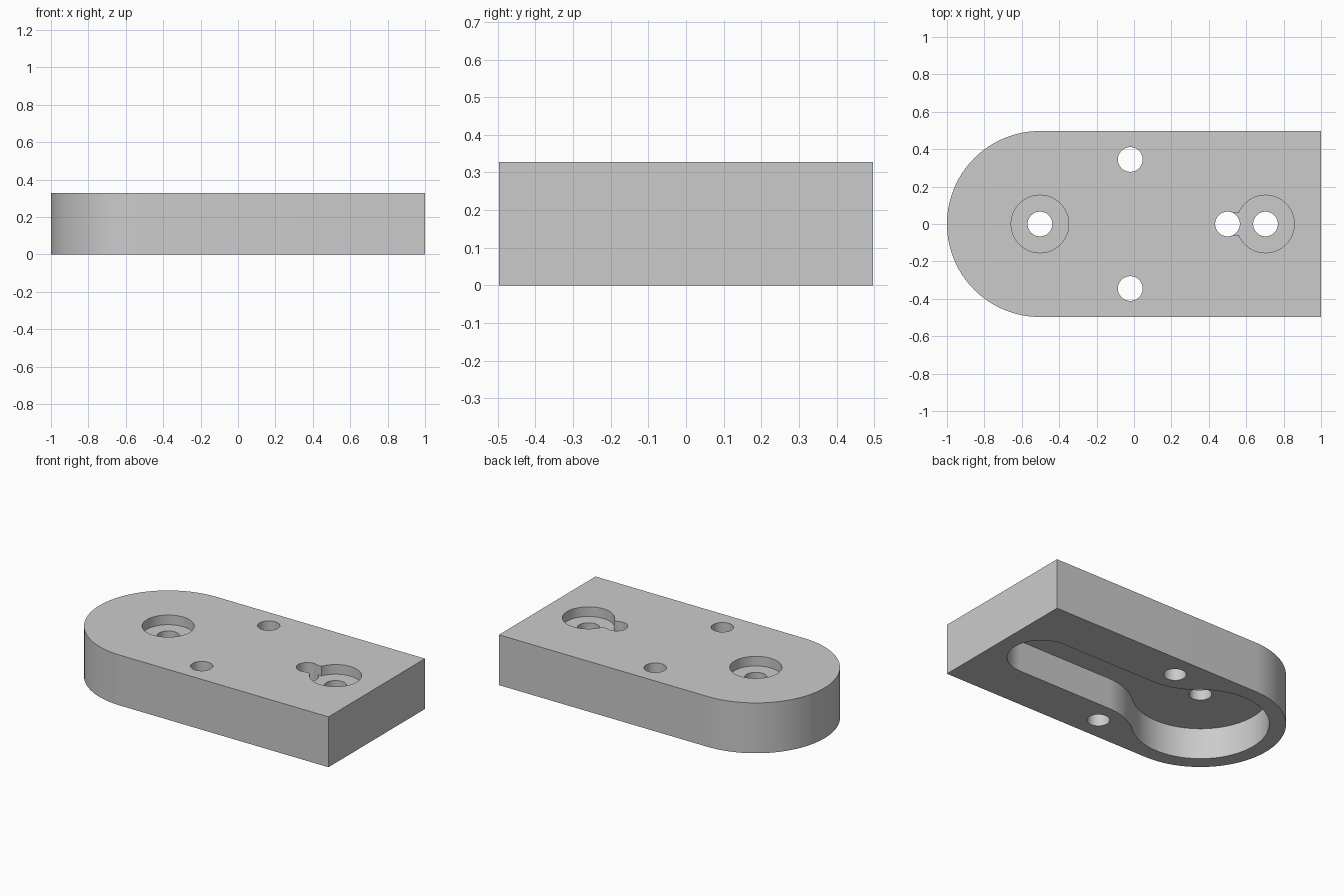
import bpy, bmesh
from math import sin, cos, pi, atan2, sqrt

if "Cube" in bpy.data.objects:
    bpy.data.objects.remove(bpy.data.objects["Cube"], do_unlink=True)

HEIGHT, HALF_W = 0.328, 0.497
NOSE_X = HALF_W - 1          # centre of the rounded end
BORE_X = 0.703               # centre of the counterbore near the square end
HOLE_R, BORE_R, BORE_Z = 0.066, 0.154, 0.265

grey = bpy.data.materials.new("plain grey")
grey.use_nodes = True
grey.diffuse_color = (0.6, 0.6, 0.6, 1)
grey.node_tree.nodes["Principled BSDF"].inputs["Base Color"].default_value = (0.6, 0.6, 0.6, 1)


def arc(cx, cy, r, start, end, n=32):
    angles = [start + (end - start) * i / n for i in range(n + 1)]
    return [(cx + r * cos(a), cy + r * sin(a)) for a in angles]


def prism(name, outline, z0, z1):
    """Extrude a closed outline between two heights."""
    bm = bmesh.new()
    face = bm.faces.new([bm.verts.new((x, y, z0)) for x, y in outline])
    top = bmesh.ops.extrude_face_region(bm, geom=[face])["geom"]
    moved = [v for v in top if isinstance(v, bmesh.types.BMVert)]
    bmesh.ops.translate(bm, verts=moved, vec=(0, 0, z1 - z0))
    bmesh.ops.recalc_face_normals(bm, faces=bm.faces)
    mesh = bpy.data.meshes.new(name)
    bm.to_mesh(mesh)
    bm.free()
    mesh.materials.append(grey)
    ob = bpy.data.objects.new(name, mesh)
    bpy.context.collection.objects.link(ob)
    return ob


def disc(x, y, r):
    return arc(x, y, r, 0, 2 * pi, 64)[:-1]


# Plate with one rounded end
outline = [(1, -HALF_W), (1, HALF_W)] + arc(NOSE_X, 0, HALF_W, pi / 2, 3 * pi / 2, 64)
plate = prism("mounting_plate", outline, 0, HEIGHT)

# Keyhole-shaped pocket underneath: wide round, filleted into a narrow slot
wide, slot, fillet = 0.4, 0.2, 0.4
dx = sqrt((wide + fillet) ** 2 - (slot + fillet) ** 2)
phi = atan2(slot + fillet, dx)
fx, fy = NOSE_X + dx, slot + fillet
pocket = arc(0.7, 0, slot, -pi / 2, pi / 2)
pocket += arc(fx, fy, fillet, -pi / 2, phi - pi, 20)
pocket += arc(NOSE_X, 0, wide, phi, 2 * pi - phi, 64)[1:-1]
pocket += arc(fx, -fy, fillet, pi - phi, pi / 2, 20)
cutters = [prism("pocket_cutter", pocket, -0.1, 0.2)]

# Counterbores, and the neck joining one of them to the extra hole
for x in (NOSE_X, BORE_X):
    cutters.append(prism("counterbore_cutter", disc(x, 0, BORE_R), BORE_Z, 0.5))
neck = [(0.5, -0.058), (0.62, -0.058), (0.62, 0.058), (0.5, 0.058)]
cutters.append(prism("neck_cutter", neck, BORE_Z, 0.5))

# Through holes
for x, y in ((NOSE_X, 0), (0.5, 0), (BORE_X, 0), (-0.02, 0.345), (-0.02, -0.345)):
    cutters.append(prism("hole_cutter", disc(x, y, HOLE_R), -0.1, 0.5))

# Cut everything out of the plate
bpy.ops.object.select_all(action="DESELECT")
bpy.context.view_layer.objects.active = plate
plate.select_set(True)
for cutter in cutters:
    cutter.hide_render = True
    mod = plate.modifiers.new("cut", "BOOLEAN")
    mod.operation = "DIFFERENCE"
    mod.solver = "EXACT"
    mod.object = cutter
    bpy.ops.object.modifier_apply(modifier=mod.name)
    bpy.data.objects.remove(cutter, do_unlink=True)

bpy.ops.object.shade_smooth_by_angle(angle=pi / 6)
